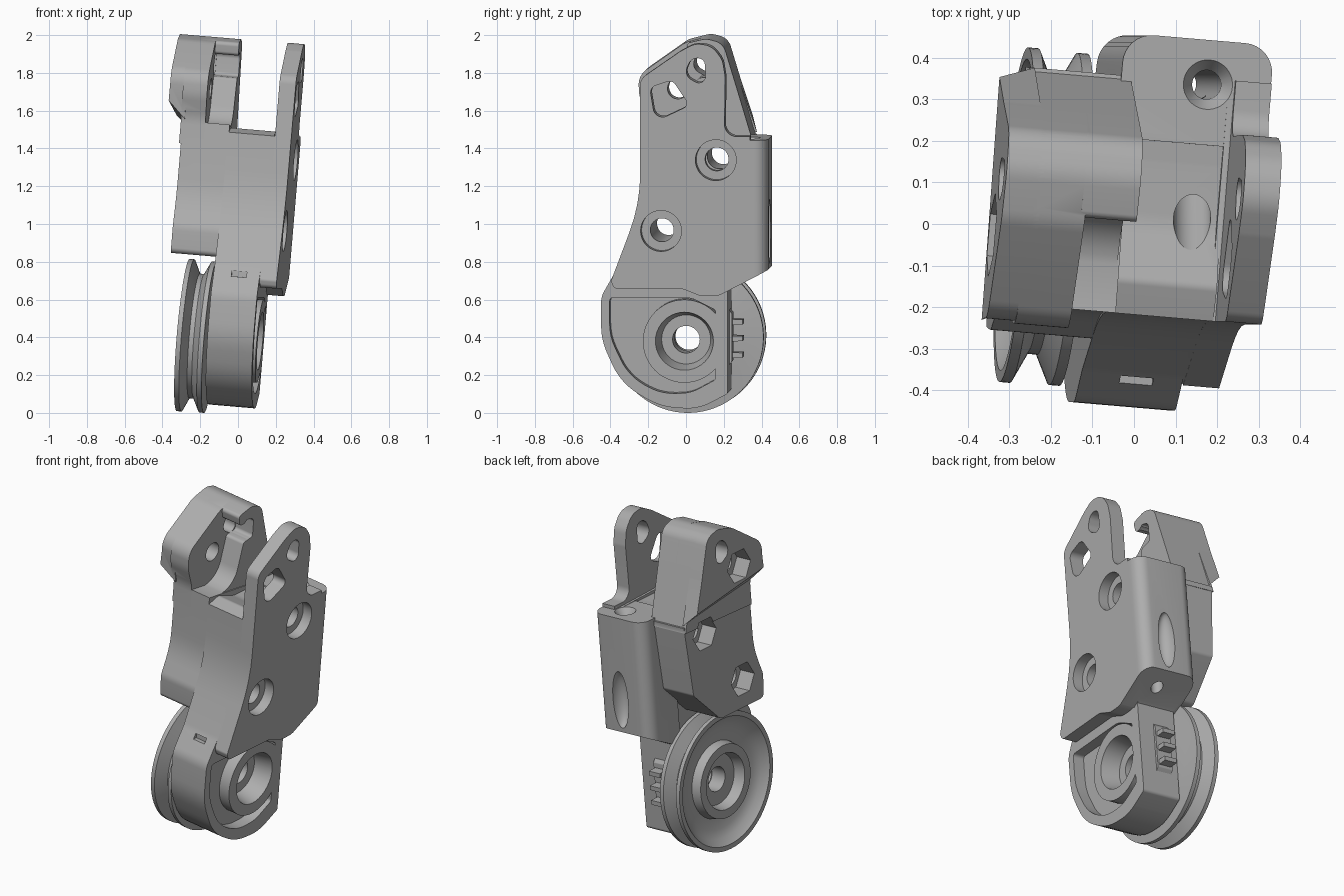
import bpy, bmesh, math
from mathutils import Matrix, Vector

cube = bpy.data.objects.get("Cube")
if cube:
    bpy.data.objects.remove(cube, do_unlink=True)

grey = bpy.data.materials.new("plain grey")
grey.use_nodes = True
COLOUR = (0.42, 0.42, 0.42, 1)
grey.diffuse_color = COLOUR
grey.node_tree.nodes["Principled BSDF"].inputs["Base Color"].default_value = COLOUR

# Whole assembly leans slightly about two axes
K = 0.085
LEAN = Matrix(((0.993, K, K, -K), (-K, 1, 0, 0), (-K, 0, 1, 0), (0, 0, 0, 1)))


def rounded(corners):
    """Fillet a profile of (y, z, radius) corners."""
    out, n = [], len(corners)
    for i, (y, z, r) in enumerate(corners):
        p = Vector((y, z))
        a = Vector(corners[i - 1][:2]) - p
        b = Vector(corners[(i + 1) % n][:2]) - p
        if r == 0:
            out.append(p)
            continue
        half = a.angle(b) / 2
        t = min(r / math.tan(half), 0.49 * a.length, 0.49 * b.length)
        r = t * math.tan(half)
        centre = p + (a.normalized() + b.normalized()).normalized() * (r / math.sin(half))
        s, e = p + a.normalized() * t - centre, p + b.normalized() * t - centre
        turn = math.atan2(s.x * e.y - s.y * e.x, s.dot(e))
        steps = max(4, int(abs(turn) / 0.1))
        for k in range(steps + 1):
            out.append(centre + Matrix.Rotation(turn * k / steps, 2) @ s)
    return out


def circle(y, z, r, n=48):
    return [Vector((y + r * math.cos(math.tau * i / n), z + r * math.sin(math.tau * i / n)))
            for i in range(n)]


def finish(bm, name):
    bmesh.ops.recalc_face_normals(bm, faces=bm.faces)
    me = bpy.data.meshes.new(name)
    bm.to_mesh(me)
    bm.free()
    me.materials.append(grey)
    ob = bpy.data.objects.new(name, me)
    bpy.context.collection.objects.link(ob)
    return ob


def prism(name, prof, u0, u1, prof_end=None, round_back=None):
    """Extrude a y-z profile across the width, optionally to a second profile."""
    bm = bmesh.new()
    a = [bm.verts.new((u0, p[0], p[1])) for p in prof]
    b = [bm.verts.new((u1, p[0], p[1])) for p in (prof_end or prof)]
    bm.faces.new(a)
    bm.faces.new(b)
    for i in range(len(a)):
        bm.faces.new((a[i - 1], a[i], b[i], b[i - 1]))
    if round_back:
        edges = [e for e in bm.edges if all(v.co.y > round_back for v in e.verts)
                 and abs(e.verts[0].co.x - e.verts[1].co.x) < 1e-5]
        bmesh.ops.bevel(bm, geom=edges, offset=0.07, segments=8, affect='EDGES', profile=0.5)
    return finish(bm, name)


def lathe(name, prof, y, z, n=96):
    """Spin a closed (u, radius) profile about the axle."""
    bm = bmesh.new()
    rings = [[bm.verts.new((u, y + r * math.cos(math.tau * i / n), z + r * math.sin(math.tau * i / n)))
              for u, r in prof] for i in range(n)]
    for i in range(n):
        for j in range(len(prof)):
            bm.faces.new((rings[i - 1][j - 1], rings[i - 1][j], rings[i][j], rings[i][j - 1]))
    return finish(bm, name)


def rod(name, p, q, r1, r2):
    """Round cutter between two points."""
    p, q = Vector(p), Vector(q)
    bm = bmesh.new()
    m = Matrix.Translation((p + q) / 2) @ (q - p).to_track_quat('Z', 'Y').to_matrix().to_4x4()
    bmesh.ops.create_cone(bm, cap_ends=True, segments=40, radius1=r1, radius2=r2,
                          depth=(q - p).length, matrix=m)
    return finish(bm, name)


def ellipsoid(name, centre, size):
    bm = bmesh.new()
    bmesh.ops.create_uvsphere(bm, u_segments=40, v_segments=32, radius=1,
                              matrix=Matrix.Translation(centre) @ Matrix.Diagonal((*size, 1)))
    return finish(bm, name)


def combine(target, others, op):
    bpy.context.view_layer.objects.active = target
    for ob in others:
        mod = target.modifiers.new(op, 'BOOLEAN')
        mod.operation, mod.solver, mod.object = op, 'EXACT', ob
        bpy.ops.object.modifier_apply(modifier=mod.name)
        bpy.data.objects.remove(ob, do_unlink=True)


# Concave front bend shared by all the body sections
BEND = (-.22, 1.13, .9)

# Right cheek plate with its upper ear
frame = prism("bracket_frame", rounded([
    (-.22, 1.79, .06), (-.01, 1.935, .12), (.07, 1.978, .1), (.16, 1.965, .1), (.215, 1.89, .1),
    (.23, 1.8, .1), (.225, 1.485, .13), (.36, 1.485, 0),
    (.36, .735, 0), (.19, .64, .08), (.1, .64, .1), (0, .68, .1), (-.36, .68, .03),
    (-.375, .72, .02), BEND]), .175, .262)

# Centre body running down into the arm that carries the axle
body = prism("centre_body", rounded([
    (-.22, 1.48, 0), (-.14, 1.505, .03), (0, 1.455, .15), (.15, 1.455, .15), (.32, 1.465, 0),
    (.32, .72, 0), (.235, .66, 0), (.235, .115, .02), (.08, .035, .25), (-.12, .045, .35),
    (-.33, .17, .35), (-.435, .4, .35), (-.435, .63, .12), (-.355, .77, .2), BEND]), -.075, .17)
filler = prism("plate_seam", rounded([
    (-.22, 1.48, 0), (.32, 1.465, 0), (.32, .72, 0), (.19, .65, .05), (0, .69, .1),
    (-.36, .69, .03), (-.37, .73, 0), BEND]), .16, .18)

# Left wall above the pulley
left_wall = prism("left_wall", rounded([
    (-.22, 1.52, 0), BEND, (-.283, .96, .1), (-.275, .82, .03), (.1, .82, .05),
    (.31, 1.03, .03), (.35, 1.45, 0)]), -.32, -.07)

# Left ear: inner slab, wider outer slab with swept lower edge
ear_top = [(-.27, 1.77, .1), (-.02, 1.945, .12), (.1, 1.975, .1), (.19, 1.95, .08), (.26, 1.72, .3)]
ear_front = [(-.22, 1.4, 0), (-.22, 1.54, .2), (-.265, 1.66, .2)]
ear = prism("left_ear", rounded(ear_front + ear_top + [(.35, 1.42, 0)]), -.33, -.2)
sweep = rounded([(-.23, 1.53, 0)] + ear_top + [(.35, 1.46, 0)])
ear_outer = prism("left_ear_outer", sweep, -.31, -.4, [(-.265, 1.62)] + sweep[1:-1] + [(.32, 1.54)])

# Hook wrapping over the back of the left ear, with a concave ramp below
hook = prism("hook", rounded([
    (-.17, 1.44, 0), (-.17, 1.49, 0), (.0, 1.53, .25), (.055, 1.765, .02), (.13, 1.775, .02),
    (.13, 1.89, .03), (.07, 1.905, .01), (.06, 1.885, .01), (.01, 1.885, .02), (-.005, 1.95, .02),
    (.1, 1.975, .1), (.19, 1.95, .08), (.26, 1.72, .3), (.35, 1.42, 0)]), -.21, -.075)

# Back block with rounded uprights
block = prism("back_block", [(.2, 1.465), (.452, 1.465), (.452, .775), (.2, .645)], -.1, .262,
              round_back=.44)

# Hub recess and D-shaped pocket in the arm
AY, AZ = .006, .394
pocket = prism("pocket_cut", rounded([
    (-.39, .625, .02), (.04, .625, .15), (.17, .56, .02), (.17, .51, .02), (0, .42, 0),
    (.17, .25, .02), (.17, .19, .02), (.04, .12, .2), (-.12, .115, .3), (-.29, .21, .3),
    (-.39, .42, .3)]), .1, .3)
combine(pocket, [prism("hub_keep", circle(AY, AZ, .22), 0, .4)], 'DIFFERENCE')
combine(body, [pocket,
               rod("hub_recess_cut", (.06, AY, AZ), (.2, AY, AZ), .13, .16),
               prism("axle_cut", circle(AY, AZ, .072), -.3, .3),
               prism("notch_cut", [(-.5, .725), (-.355, .725), (-.355, .755), (-.5, .755)],
                     .02, .1)], 'DIFFERENCE')

combine(frame, [filler, body, left_wall, ear, ear_outer, hook, block], 'UNION')

# Bolt holes: counterbore on the right, hex pocket on the left
cuts = []
for y, z in ((.18, 1.36), (-.11, .985)):
    cuts += [prism("bolt_cut", circle(y, z, .062), -.6, .6),
             prism("counterbore_cut", circle(y, z, .108), .2, .5),
             prism("hex_cut", circle(y, z, .1, 6), -.6, -.22)]
cuts += [prism("upper_bolt_cut", circle(-.06, 1.7, .055), -.6, -.1),
         prism("upper_hex_cut", circle(-.06, 1.7, .1, 6), -.6, -.3),
         prism("triangle_cut", rounded([(-.17, 1.745, .04), (-.05, 1.785, .04), (.04, 1.65, .03),
                                        (-.14, 1.565, .05)]), .1, .5),
         prism("teardrop_cut", rounded([(.01, 1.81, .05), (.05, 1.9, .05), (.12, 1.9, .05),
                                        (.13, 1.74, .05)]), -.6, .5)]
# Vertical countersunk hole, slanted floor hole and long dimple on the back
cuts += [rod("upright_cut", (.11, .345, .4), (.11, .345, 1.7), .035, .035),
         rod("countersink_cut", (.11, .345, 1.42), (.11, .345, 1.475), .03, .066),
         rod("slant_cut", (.1, -.1, 1.6), (.1, .3, 1.12), .045, .045),
         ellipsoid("dimple_cut", (.1, .455, .97), (.055, .07, .17))]
combine(frame, cuts, 'DIFFERENCE')

# Grooved pulley with dished outer face and hub
pulley = lathe("pulley", [
    (-.24, .403), (-.215, .403), (-.18, .33), (-.155, .33), (-.12, .4), (-.095, .4), (-.085, .3),
    (-.07, .2), (-.07, .072), (-.17, .072), (-.17, .15), (-.235, .165), (-.235, .215),
    (-.18, .225), (-.185, .29), (-.205, .34), (-.24, .375)], AY - .004, AZ - .002)

# Toothed strip on the back of the arm
parts = [frame, pulley, prism("tooth_strip", rounded([
    (.22, .24, 0), (.25, .28, .01), (.25, .53, .01), (.22, .57, 0)]), -.03, .07)]
for i in range(3):
    z = .31 + i * .088
    parts.append(prism("tooth_%d" % (i + 1), [(.23, z - .015), (.305, z - .013), (.305, z + .013),
                                             (.23, z + .015)], -.02, .06))

for ob in parts:
    ob.data.transform(LEAN)
    ob.data.materials.clear()
    ob.data.materials.append(grey)
    bpy.ops.object.select_all(action='DESELECT')
    ob.select_set(True)
    bpy.context.view_layer.objects.active = ob
    bpy.ops.object.shade_smooth_by_angle(angle=math.radians(30))
